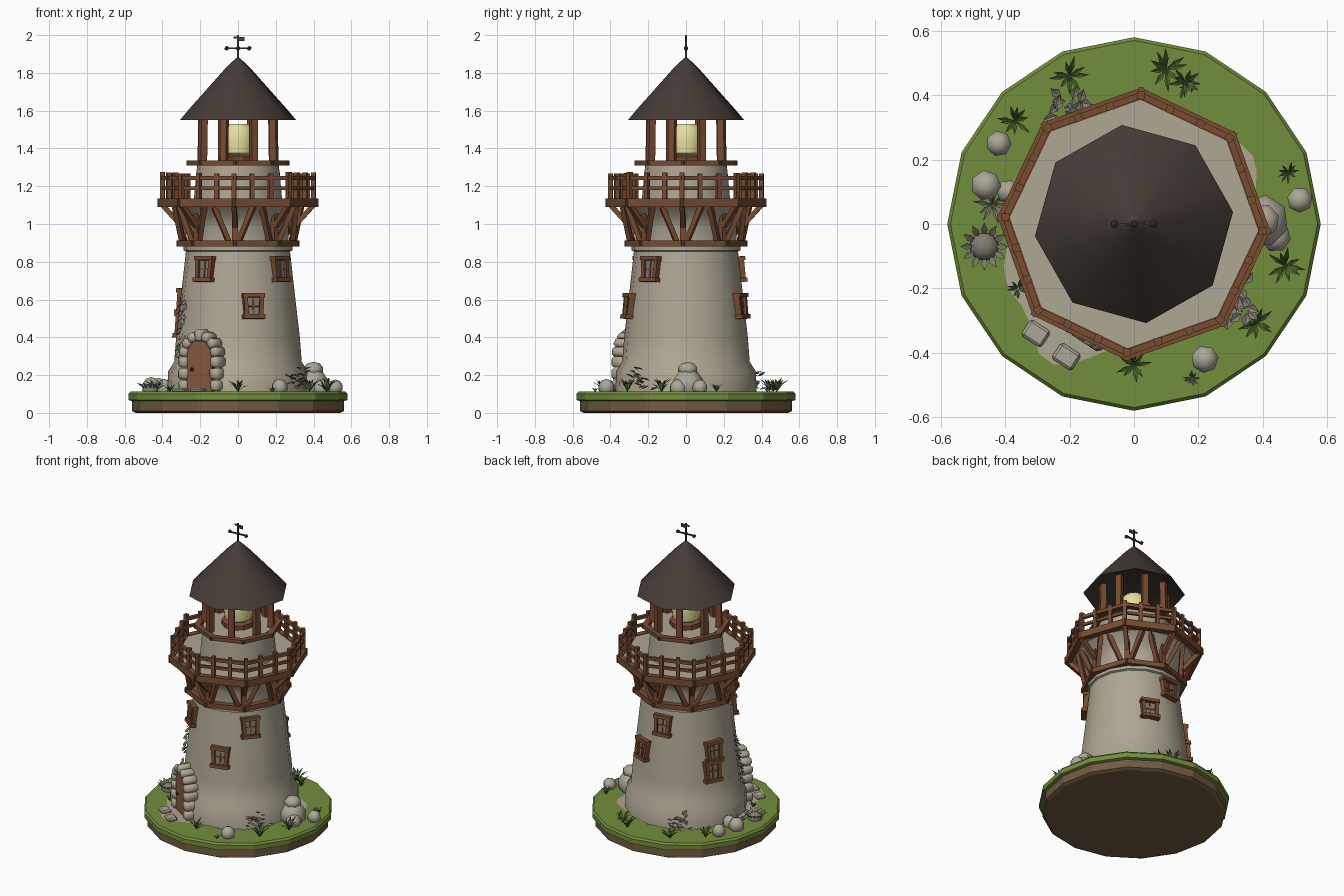
import bpy, bmesh, math, random
from mathutils import Vector, Matrix

if "Cube" in bpy.data.objects:
    bpy.data.objects.remove(bpy.data.objects["Cube"])

random.seed(4)
RAD = math.radians
UP = Vector((0, 0, 1))


def mat(name, *rgb):
    m = bpy.data.materials.new(name)
    m.diffuse_color = (*rgb, 1)
    m.use_nodes = True
    m.node_tree.nodes["Principled BSDF"].inputs["Base Color"].default_value = m.diffuse_color
    return m


STONE = mat("stone", .43, .385, .295)
ROCK = mat("rock", .42, .385, .32)
WOOD = mat("wood", .19, .072, .03)
DOOR = mat("door wood", .25, .105, .05)
ROOF = mat("roof", .062, .045, .038)
GRASS = mat("grass", .17, .27, .045)
DIRT = mat("dirt", .17, .105, .055)
LEAF = mat("leaf", .07, .14, .025)
DRY = mat("dry plant", .22, .2, .16)
LAMP = mat("lamp", .85, .78, .36)


def finish(bm, name, material, smooth=None):
    bmesh.ops.recalc_face_normals(bm, faces=bm.faces)
    me = bpy.data.meshes.new(name)
    bm.to_mesh(me)
    bm.free()
    ob = bpy.data.objects.new(name, me)
    bpy.context.collection.objects.link(ob)
    me.materials.append(material)
    if smooth:
        bpy.context.view_layer.objects.active = ob
        ob.select_set(True)
        bpy.ops.object.shade_smooth_by_angle(angle=RAD(smooth))
        ob.select_set(False)
    return ob


def polar(r, az, z):
    return Vector((r * math.cos(RAD(az)), r * math.sin(RAD(az)), z))


def lathe(name, profile, n, phase, material, smooth=None):
    bm = bmesh.new()
    rings = [[bm.verts.new(polar(r, phase + 360 * i / n, z)) for i in range(n)] for r, z in profile]
    for a, b in zip(rings, rings[1:]):
        for i in range(n):
            j = (i + 1) % n
            bm.faces.new((a[i], a[j], b[j], b[i]))
    bm.faces.new(rings[0])
    bm.faces.new(rings[-1])
    return finish(bm, name, material, smooth)


def box(bm, M, size):
    bmesh.ops.create_cube(bm, size=1, matrix=M @ Matrix.Diagonal((*size, 1)))


def beam(bm, p, q, w, d):
    """Square timber from p to q, d is the upright thickness."""
    p, q = Vector(p), Vector(q)
    z = (q - p).normalized()
    ref = UP if abs(z.z) < .95 else Vector((p.x, p.y, 0)).normalized() if p.xy.length > .01 else Vector((0, 1, 0))
    x = ref.cross(z).normalized()
    M = Matrix((x, z.cross(x), z)).transposed().to_4x4()
    box(bm, Matrix.Translation((p + q) / 2) @ M, (w, d, (q - p).length))


def ring(bm, r, z, w, d, phase=87):
    for k in range(8):
        a, b = polar(r, phase + 45 * k, z), polar(r, phase + 45 * k + 45, z)
        e = (b - a).normalized() * w * .4
        beam(bm, a - e, b + e, w, d)


def wall_frame(az, r, z, tilt=0):
    """Local frame on the wall: x sideways, y outward, z up."""
    return Matrix.Translation(polar(r, az, z)) @ Matrix.Rotation(RAD(az - 90), 4, 'Z') @ Matrix.Rotation(RAD(tilt), 4, 'X')


def wall_r(z):
    return .328 - (z - .4) * .117


# island
lathe("earth", [(.54, 0), (.56, .01), (.56, .065)], 16, 90, DIRT)
lathe("grass_top", [(.55, .06), (.58, .068), (.58, .1), (.57, .112)], 16, 90, GRASS)
bm = bmesh.new()
rim = []
for a in range(0, 360, 6):
    bump = sum(h * math.exp(-(((a - c + 180) % 360 - 180) / w) ** 2)
               for c, h, w in ((30, .05, 14), (238, .13, 16), (205, .06, 16), (165, .03, 10)))
    rim.append(bm.verts.new(polar(.375 + bump, a, .115)))
bm.faces.new(rim)
finish(bm, "worn_path", STONE)

# stone tower
lathe("tower_wall", [(.375, .1), (.37, .22), (.338, .27), (.328, .4), (.3, .64), (.276, .855), (.288, .86),
                     (.288, .88), (.268, .89), (.268, .98), (.29, 1.04), (.36, 1.1)], 16, 87, STONE, 35)
lathe("gallery_floor", [(.385, 1.095), (.395, 1.13)], 8, 87, STONE)
lathe("upper_drum", [(.235, 1.12), (.215, 1.325)], 16, 87, STONE, 40)

# timber gallery
bm = bmesh.new()
ring(bm, .305, .897, .035, .032)
ring(bm, .405, 1.112, .035, .045)
ring(bm, .25, 1.323, .035, .024)
finish(bm, "ring_beams", WOOD)
bm = bmesh.new()
for k in range(8):
    a = 87 + 45 * k
    beam(bm, polar(.29, a, .89), polar(.29, a, 1.1), .03, .03)
    beam(bm, polar(.3, a, .99), polar(.4, a, 1.1), .026, .026)
    beam(bm, polar(.295, a + 4, .91), polar(.345, a + 17, 1.1), .026, .026)
    beam(bm, polar(.29, a + 38, .91), polar(.335, a + 25, 1.1), .026, .026)
finish(bm, "gallery_braces", WOOD)
bm = bmesh.new()
ring(bm, .4, 1.19, .014, .018)
ring(bm, .4, 1.243, .02, .02)
for k in range(8):
    a, b = polar(.4, 87 + 45 * k, 0), polar(.4, 132 + 45 * k, 0)
    for t in (0, .33, .67):
        p = a.lerp(b, t)
        beam(bm, p + UP * 1.12, p + UP * (1.27 + random.uniform(-.005, .005)), .024, .024)
finish(bm, "railing", WOOD)

# lantern room
bm = bmesh.new()
for k in range(8):
    a = 69 + 45 * k
    beam(bm, polar(.205, a, 1.32), polar(.2, a, 1.6), .036, .036)
finish(bm, "roof_posts", WOOD)
lathe("lamp_base", [(.1, 1.32), (.1, 1.355), (.08, 1.365)], 10, 0, WOOD)
lathe("lamp", [(.06, 1.355), (.085, 1.375), (.092, 1.44), (.085, 1.5), (.055, 1.53)], 12, 0, LAMP, 40)
lathe("roof", [(.03, 1.6), (.28, 1.565), (.31, 1.55), (.255, 1.615), (.165, 1.715), (.08, 1.81),
               (.03, 1.86), (.008, 1.88)], 8, 97, ROOF, 40)

# weather vane
bm = bmesh.new()
beam(bm, (0, 0, 1.86), (0, 0, 2), .01, .01)
beam(bm, (-.065, -.005, 1.93), (.065, .005, 1.93), .008, .008)
box(bm, Matrix.Translation((.018, 0, 1.98)), (.035, .006, .022))
box(bm, Matrix.Translation((-.015, 0, 1.987)), (.02, .006, .01))
for x in (-.06, 0, .06):
    bmesh.ops.create_icosphere(bm, subdivisions=1, radius=.013, matrix=Matrix.Translation((x, 0, 1.93)))
finish(bm, "weather_vane", ROOF)

# windows
frames, panes = bmesh.new(), bmesh.new()
for az, z in ((-40, .76), (-127, .76), (-75, .565), (68, .565), (96, .76), (158, .59), (155, .465)):
    M = wall_frame(az, wall_r(z), z, 6)
    box(panes, M @ Matrix.Translation((0, .004, 0)), (.07, .008, .1))
    for s in (-1, 1):
        box(frames, M @ Matrix.Translation((s * .042, .005, 0)) @ Matrix.Rotation(.06 * s, 4, 'Y'), (.022, .035, .12))
        box(frames, M @ Matrix.Translation((0, .009, s * .057)), (.118, .042, .022))
    box(frames, M @ Matrix.Translation((0, .006, 0)), (.009, .014, .1))
    box(frames, M @ Matrix.Translation((0, .006, 0)), (.07, .014, .008))
finish(frames, "window_frames", WOOD)
finish(panes, "window_panes", DRY)

# door with stone arch
M = wall_frame(-123, .35, 0)
bm = bmesh.new()
arc = [(.077 * math.cos(RAD(t)), .3 + .09 * math.sin(RAD(t))) for t in range(0, 181, 20)]
outline = [(.077, .11)] + arc + [(-.077, .11)]
f = bm.faces.new([bm.verts.new(M @ Vector((x, .027, z))) for x, z in outline])
res = bmesh.ops.extrude_face_region(bm, geom=[f])
shift = M.to_3x3() @ Vector((0, -.07, 0))
bmesh.ops.translate(bm, vec=shift, verts=[v for v in res["geom"] if isinstance(v, bmesh.types.BMVert)])
finish(bm, "door", DOOR)
bm = bmesh.new()
for s in (-1, 1):
    for i in range(3):
        box(bm, M @ Matrix.Translation((s * .1, 0, .145 + i * .062)), (.052 + .008 * (i % 2), .09, .058))
for i in range(7):
    t = RAD(12 + 26 * i)
    p = Vector((.1 * math.cos(t), 0, .3 + .11 * math.sin(t)))
    box(bm, M @ Matrix.Translation(p) @ Matrix.Rotation(-t, 4, 'Y'), (.05 + .012 * (i == 3), .09, .05))
bmesh.ops.bevel(bm, geom=bm.edges[:], offset=.012, segments=1, affect='EDGES')
finish(bm, "door_arch", STONE, 50)
bm = bmesh.new()
bmesh.ops.create_icosphere(bm, subdivisions=1, radius=.012, matrix=M @ Matrix.Translation((.045, .03, .23)))
finish(bm, "door_knob", ROOF)

# rocks and stepping stones
bm = bmesh.new()
for x, y, z, r, h in ((.4, .01, .15, .085, .085), (.4, .01, .23, .055, .04), (.44, -.04, .13, .05, .05),
                      (.515, .075, .135, .042, .042), (.22, -.42, .135, .045, .045), (-.42, .25, .14, .042, .045),
                      (-.46, .12, .14, .05, .05), (-.39, .1, .13, .04, .05)):
    rot = Matrix.Rotation(random.uniform(0, 6), 4, 'Z')
    T = Matrix.Translation((x, y, z)) @ rot
    bmesh.ops.create_uvsphere(bm, u_segments=7, v_segments=5, radius=1, matrix=T @ Matrix.Diagonal((r, r, h, 1)))
finish(bm, "rocks", ROCK, 50)
bm = bmesh.new()
for x, y in ((-.305, -.34), (-.21, -.412)):
    box(bm, Matrix.Translation((x, y, .12)) @ Matrix.Rotation(RAD(-33), 4, 'Z'), (.075, .06, .025))
bmesh.ops.bevel(bm, geom=bm.edges[:], offset=.008, segments=1, affect='EDGES')
finish(bm, "stepping_stones", ROCK)


def blade(bm, base, az, length, rise, width):
    """Folded pointed leaf."""
    out, side = polar(1, az, 0), polar(1, az + 90, 0) * width
    mid = base + out * length * .5 + UP * rise * .75
    tip = base + out * length + UP * rise
    b, l, r, t, m = [bm.verts.new(v) for v in (base, mid + side, mid - side, tip, mid - UP * width * .5)]
    for f in ((b, m, l), (b, r, m), (l, m, t), (m, r, t)):
        bm.faces.new(f)


def tufts(name, spots, material, n, rise):
    bm = bmesh.new()
    for x, y, r in spots:
        for i in range(n):
            blade(bm, Vector((x, y, .11)), 360 * i / n + random.uniform(-15, 15), r * random.uniform(.75, 1.1),
                  r * rise * random.uniform(.6, 1.2), r * .13)
    finish(bm, name, material)


# plants
tufts("grass_tufts", [(.1, .48, .065), (.16, .44, .055), (-.2, .46, .06), (-.37, .32, .055), (.48, .16, .035),
                      (.47, -.13, .06), (.38, -.31, .06), (0, -.44, .055), (-.36, -.2, .035)], LEAF, 9, 1.1)
tufts("dry_tufts", [(-.44, .06, .06), (.18, -.48, .025), (.17, .43, .03)], DRY, 9, 1)
bm = bmesh.new()
for cx, cy in ((.31, -.235), (-.21, .345)):
    for i in range(24):
        p = Vector((cx, cy, .12 + .11 * random.random())) + polar(.06 * random.random(), random.uniform(0, 360), 0)
        blade(bm, p, random.uniform(0, 360), .045, .015, .015)
for i in range(36):
    z = random.uniform(.28, .64)
    az = 207 + (z - .45) * -25 + random.uniform(-8, 8)
    blade(bm, polar(wall_r(z) + .002, az, z), az + random.uniform(-50, 50), .03, -.03, .012)
finish(bm, "shrubs_and_vine", DRY)
bm = bmesh.new()
centre = Vector((-.465, -.07, .12))
bmesh.ops.create_uvsphere(bm, u_segments=10, v_segments=6, radius=1,
                          matrix=Matrix.Translation(centre) @ Matrix.Diagonal((.045, .045, .035, 1)))
for i in range(12):
    blade(bm, centre + polar(.03, i * 30, 0), i * 30, .045, .04, .011)
finish(bm, "spiky_plant", DRY, 40)
